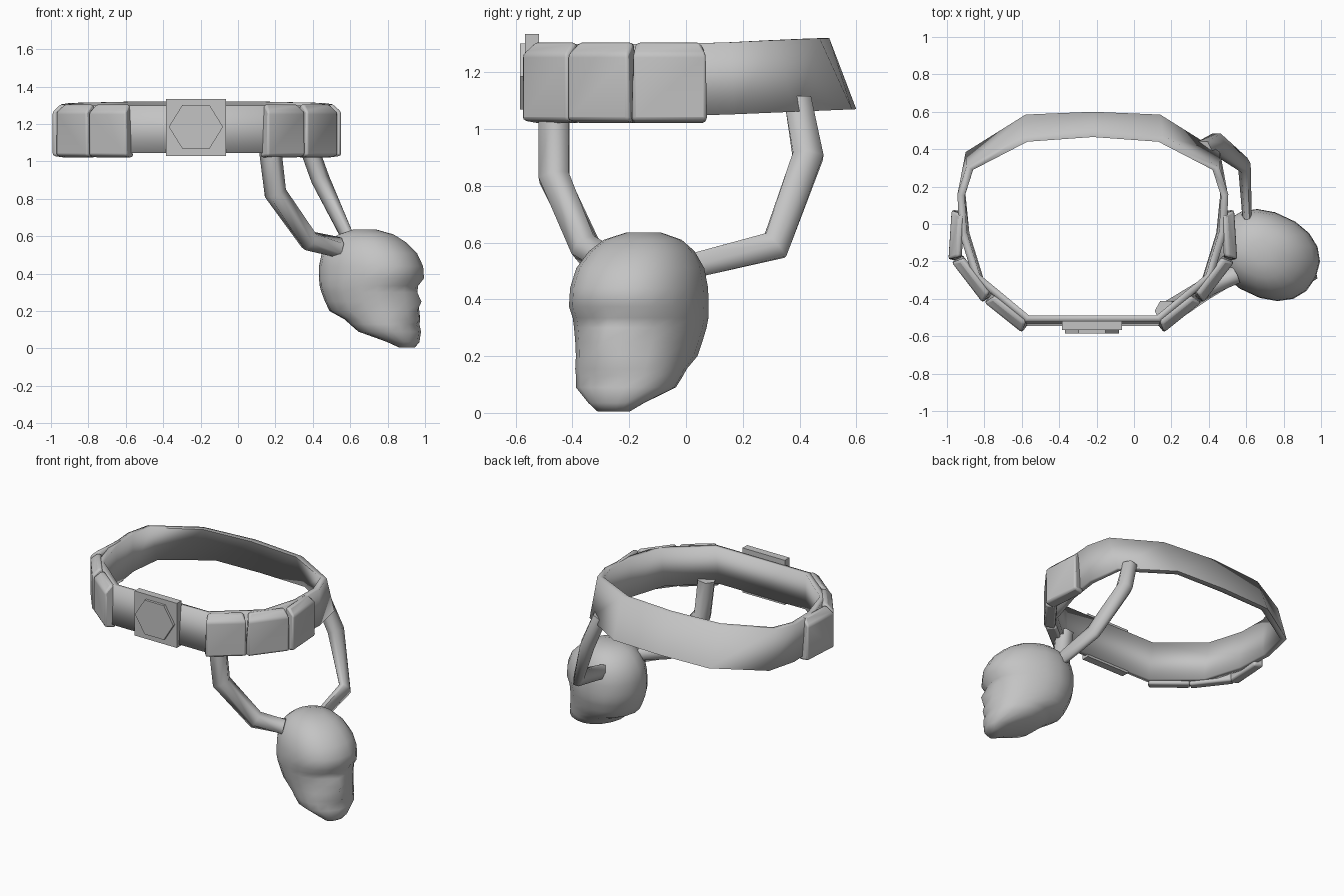
import bpy, bmesh, math
from mathutils import Vector

if "Cube" in bpy.data.objects:
    bpy.data.objects.remove(bpy.data.objects["Cube"])

CX = -0.22  # symmetry plane of the belt

grey = bpy.data.materials.new("plain_grey")
grey.diffuse_color = (0.55, 0.55, 0.55, 1)
grey.use_nodes = True
grey.node_tree.nodes["Principled BSDF"].inputs["Base Color"].default_value = grey.diffuse_color


def finish(name, bm, smooth=None):
    bmesh.ops.recalc_face_normals(bm, faces=bm.faces[:])
    me = bpy.data.meshes.new(name)
    bm.to_mesh(me)
    bm.free()
    me.materials.append(grey)
    ob = bpy.data.objects.new(name, me)
    bpy.context.collection.objects.link(ob)
    if smooth is not None:
        bpy.ops.object.select_all(action='DESELECT')
        bpy.context.view_layer.objects.active = ob
        ob.select_set(True)
        bpy.ops.object.shade_smooth_by_angle(angle=math.radians(smooth))
    return ob


def loft(name, rings, closed=False, smooth=60):
    """Skin a list of equal-length point rings."""
    bm = bmesh.new()
    vs = [[bm.verts.new(p) for p in r] for r in rings]
    n, k = len(vs), len(vs[0])
    for i in range(n if closed else n - 1):
        a, b = vs[i], vs[(i + 1) % n]
        for j in range(k):
            bm.faces.new((a[j], a[(j + 1) % k], b[(j + 1) % k], b[j]))
    if not closed:
        bm.faces.new(vs[0])
        bm.faces.new(vs[-1])
    return finish(name, bm, smooth)


# Belt: half outline as (lower outer x, y, upper inner x, y), flaring at the back
half = [(.35, -.545, .34, -.49), (.62, -.31, .605, -.27), (.70, -.05, .675, -.04),
        (.72, .17, .685, .15), (.68, .385, .64, .29), (.36, .585, .35, .44),
        (0, .60, 0, .465)]
outline = half + [(-a, b, -c, d) for a, b, c, d in reversed(half[:-1])]
rings = []
for ox, oy, ix, iy in outline:
    lo, hi = Vector((ox, oy, 0)), Vector((ix, iy, 0))
    lift = max(0, oy / 0.6)
    zb, zt = Vector((CX, 0, 1.045 + .025 * lift)), Vector((CX, 0, 1.30 + .02 * lift))
    rings.append([lo + zb, hi + hi.normalized() * .04 + zt,
                  hi + zt, lo - lo.normalized() * .04 + zb])
loft("belt", rings, closed=True, smooth=100)


# Pouches: wedge-topped boxes along the front and sides of the belt
def pouch(name, p, q, side):
    p, q = Vector((*p, 0)), Vector((*q, 0))
    along = (q - p).normalized()
    inward = Vector((-along.y, along.x, 0))
    prof = [(0, 1.03), (0, 1.265), (.045, 1.308), (.07, 1.30), (.07, 1.02)]
    ends = []
    for e, s in ((p, 1), (q, -1)):
        ends.append([e + inward * d + along * s * (.02 if z > 1.29 else 0) + Vector((0, 0, z))
                     for d, z in prof])
    for r in ends:
        for v in r:
            v.x = CX + side * (v.x - CX)
    ob = loft(name, ends, smooth=50)
    bev = ob.modifiers.new("rounded", 'BEVEL')
    bev.width = .014
    bev.segments = 2


spots = [((.16, -.58), (.36, -.42)), ((.37, -.42), (.535, -.205)), ((.552, -.19), (.535, .075))]
for side, label in ((1, "right"), (-1, "left")):
    for i, (p, q) in enumerate(spots):
        pouch(f"pouch_{label}_{i + 1}", p, q, side)

# Buckle: square plate with a raised hexagon
bm = bmesh.new()
bmesh.ops.create_cube(bm, size=1)
for v in bm.verts:
    v.co = Vector((CX - .005 + v.co.x * .32, -.543 + v.co.y * .05, 1.182 + v.co.z * .305))
finish("buckle_plate", bm)
hexa = [[Vector((CX - .005 + .145 * math.cos(i * math.pi / 3), y,
                 1.185 + .135 * math.sin(i * math.pi / 3))) for i in range(6)]
        for y in (-.56, -.585)]
loft("buckle_hexagon", hexa, smooth=None)


# Straps: six-sided tubes; each path point carries its own half width and depth
def strap(name, pts):
    P = [Vector(p[:3]) for p in pts]
    rings = []
    for i, c in enumerate(P):
        d1 = (P[min(i + 1, len(P) - 1)] - P[max(i, 1) - (1 if i == len(P) - 1 else 0)]) \
            if 0 < i < len(P) - 1 else (P[1] - P[0] if i == 0 else P[-1] - P[-2])
        d0 = P[i] - P[i - 1] if i else d1
        t = (d0.normalized() + d1.normalized()).normalized()
        u = (Vector((1, 0, 0)) - t * t.x)
        u.normalize()
        w = t.cross(u)
        a, b = pts[i][3:]
        rings.append([c + u * a * math.cos(k * math.pi / 3) + w * b * math.sin(k * math.pi / 3)
                      for k in range(6)])
    loft(name, rings, smooth=75)


strap("front_strap", [(.17, -.465, 1.08, .06, .062), (.20, -.465, .83, .06, .062),
                      (.38, -.35, .575, .06, .058), (.54, -.27, .54, .055, .055)])
strap("back_strap", [(.37, .395, 1.10, .05, .055), (.44, .43, .905, .05, .062),
                     (.59, .315, .59, .035, .062), (.605, .03, .52, .025, .05)])

# Head: stacked oval slices (height, front, back, half width, extra at the nose line)
slices = [(.005, .26, -.19, .06, 0), (.035, .285, -.12, .10, 0), (.09, .285, .04, .175, .01),
          (.13, .275, .09, .185, .005), (.155, .28, .12, .19, .02), (.20, .275, .21, .20, .01),
          (.25, .265, .235, .21, .045), (.30, .26, .255, .22, .025), (.335, .265, .265, .225, .005),
          (.375, .30, .27, .228, 0), (.44, .295, .27, .225, 0), (.51, .26, .255, .21, 0),
          (.57, .195, .215, .175, 0), (.61, .13, .165, .13, 0), (.635, .04, .09, .06, 0)]
ang = math.radians(-25)
fwd, lat = Vector((math.cos(ang), math.sin(ang), 0)), Vector((-math.sin(ang), math.cos(ang), 0))
N = 18
rings = []
for z, f, b, w, nose in slices:
    mid, r = (f - b) / 2, (f + b) / 2
    ring = []
    for k in range(N):
        t = 2 * math.pi * k / N
        c, s = math.cos(t), math.sin(t)
        x = mid + r * math.copysign(abs(c) ** .9, c) + (nose if k == 0 else 0)
        ring.append(Vector((.70, -.16, z)) + fwd * x + lat * w * math.copysign(abs(s) ** .9, s))
    rings.append(ring)
loft("head", rings, smooth=60)
